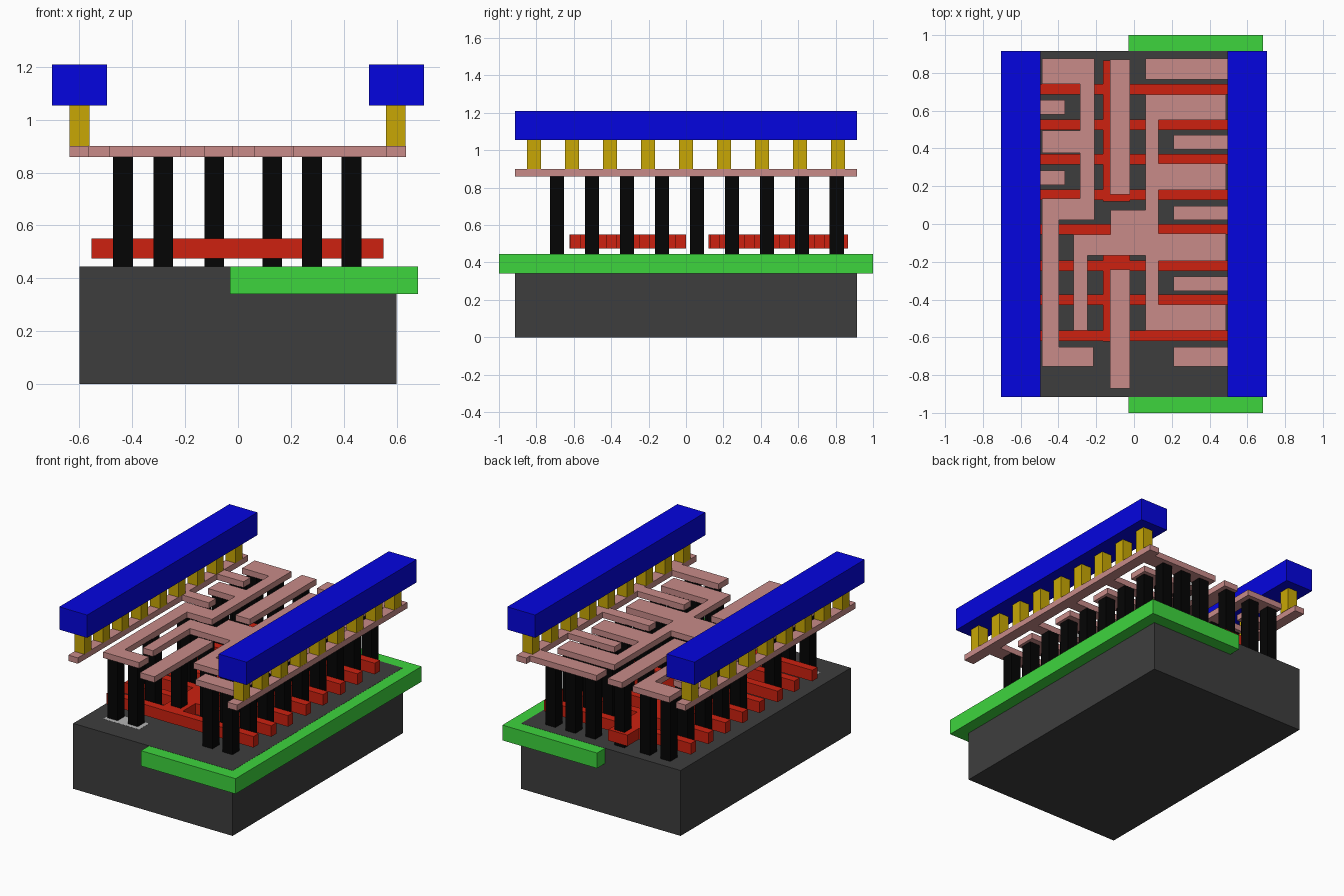
import bpy, bmesh

if "Cube" in bpy.data.objects:
    bpy.data.objects.remove(bpy.data.objects["Cube"])


def material(name, rgb):
    m = bpy.data.materials.new(name)
    m.diffuse_color = (*[c ** 2.2 for c in rgb], 1)
    m.use_nodes = True
    m.node_tree.nodes["Principled BSDF"].inputs["Base Color"].default_value = m.diffuse_color
    return m


GREY = material("dark_grey", (0.25, 0.25, 0.25))
LIGHT = material("light_grey", (0.7, 0.7, 0.7))
GREEN = material("green", (0.25, 0.83, 0.25))
RED = material("red", (0.8, 0.15, 0.09))
BLACK = material("black", (0.05, 0.05, 0.05))
PINK = material("pink", (0.78, 0.54, 0.53))
YELLOW = material("yellow", (0.78, 0.65, 0.05))
BLUE = material("blue", (0.05, 0.05, 0.87))


def layer(name, rects, z0, z1, mat):
    """Union of flat rectangles (x0, x1, y0, y1), extruded from z0 to z1."""
    xs = sorted({v for r in rects for v in r[:2]})
    ys = sorted({v for r in rects for v in r[2:]})
    bm = bmesh.new()
    verts = {}

    def vert(x, y):
        if (x, y) not in verts:
            verts[x, y] = bm.verts.new((x, y, z0))
        return verts[x, y]

    for xa, xb in zip(xs, xs[1:]):
        for ya, yb in zip(ys, ys[1:]):
            cx, cy = (xa + xb) / 2, (ya + yb) / 2
            if any(r[0] < cx < r[1] and r[2] < cy < r[3] for r in rects):
                bm.faces.new([vert(xa, ya), vert(xb, ya), vert(xb, yb), vert(xa, yb)])
    ext = bmesh.ops.extrude_face_region(bm, geom=bm.faces[:], use_keep_orig=True)
    for v in ext["geom"]:
        if isinstance(v, bmesh.types.BMVert):
            v.co.z = z1
    bmesh.ops.recalc_face_normals(bm, faces=bm.faces[:])
    bmesh.ops.dissolve_limit(bm, angle_limit=0.01, verts=bm.verts[:], edges=bm.edges[:])
    mesh = bpy.data.meshes.new(name)
    bm.to_mesh(mesh)
    bm.free()
    mesh.materials.append(mat)
    obj = bpy.data.objects.new(name, mesh)
    bpy.context.collection.objects.link(obj)
    return obj


def square(x, y, half=0.0375):
    return (x - half, x + half, y - half, y + half)


# Base block, the well set into its right half, and a small surface patch
layer("substrate", [(-0.6, 0.6, -0.915, 0.915)], 0, 0.445, GREY)
layer("well", [(-0.03, 0.682, -1, 1)], 0.34, 0.444, GREEN)
layer("surface_patch", [(-0.485, -0.215, -0.755, -0.65)], 0.4, 0.4455, LIGHT)

# Gate combs: four bars each, joined by a spine
gate_y = [-0.592, -0.4, -0.22, -0.028, 0.155, 0.342, 0.525, 0.713]
for name, ys, lo, hi in (("gate_front", gate_y[:4], -0.622, 0),
                         ("gate_back", gate_y[4:], 0.12, 0.865)):
    bars = [(-0.555, 0.55, y - 0.028, y + 0.028) for y in ys]
    layer(name, bars + [(-0.165, -0.02, lo, hi)], 0.475, 0.55, RED)

# Contact pillars on nine rows
rows = [-0.69 + 0.187 * i for i in range(9)]
xl, xi, xg, right = -0.435, -0.283, -0.09, (0.13, 0.28, 0.43)
spots = [(xi, rows[1]), (xi, rows[3]), (xl, rows[2]), (xg, rows[1]), (xg, rows[8])]
spots += [(x, rows[i]) for i in (0, 4, 6, 8) for x in (xl, xi)]
spots += [(xl, rows[i]) for i in (5, 7)]
spots += [(x, rows[i]) for i in (1, 3, 5, 7, 8) for x in right]
spots += [(x, rows[i]) for i in (0, 2, 4, 6) for x in right[1:]]
for x, y in spots:
    layer("contact", [square(x, y)], 0.445, 0.86, BLACK)


def metal(name, rects):
    layer(name, rects, 0.86, 0.9, PINK)


def stub(x0, x1, row):
    return (x0, x1, rows[row] - 0.038, rows[row] + 0.038)


# Lower metal: supply rails with their stubs
metal("left_rail", [(-0.637, -0.565, -0.915, 0.915),
                    stub(-0.6, -0.365, 7), stub(-0.6, -0.365, 5)])
metal("right_rail", [(0.56, 0.635, -0.915, 0.915),
                     (0.06, 0.6, 0.765, 0.875), (0.21, 0.6, -0.755, -0.65)]
      + [stub(0.21, 0.6, i) for i in (2, 4, 6)])
# Lower metal: left winding trace
metal("left_trace", [(-0.487, -0.21, 0.74, 0.875), (-0.285, -0.21, 0.02, 0.875),
                     (-0.487, -0.21, 0.375, 0.495), (-0.487, -0.21, 0.02, 0.135),
                     (-0.487, -0.397, -0.755, 0.135), (-0.487, -0.215, -0.755, -0.65)])
# Lower metal: output comb reaching across the middle
metal("output_trace", [(0.06, 0.13, -0.565, 0.685), (-0.125, 0.13, -0.167, 0.075),
                       (-0.321, 0.13, -0.167, -0.055), (-0.321, -0.245, -0.565, -0.055)]
      + [(0.06, 0.487, a, b) for a, b in
         ((0.55, 0.685), (0.18, 0.32), (-0.195, -0.05), (-0.565, -0.425))])
# Lower metal: input fingers
metal("input_back", [(-0.128, -0.02, 0.155, 0.87)])
metal("input_front", [(-0.128, -0.02, -0.87, -0.24)])

# Vias and upper power bars
for side, x in (("left", -0.6), ("right", 0.597)):
    for i in range(9):
        layer(side + "_via", [square(x, 0.203 * (i - 4))], 0.9, 1.055, YELLOW)
    s = -0.6 if side == "left" else 0.6
    layer(side + "_power_bar", [(s - 0.105, s + 0.105, -0.915, 0.915)], 1.055, 1.21, BLUE)
